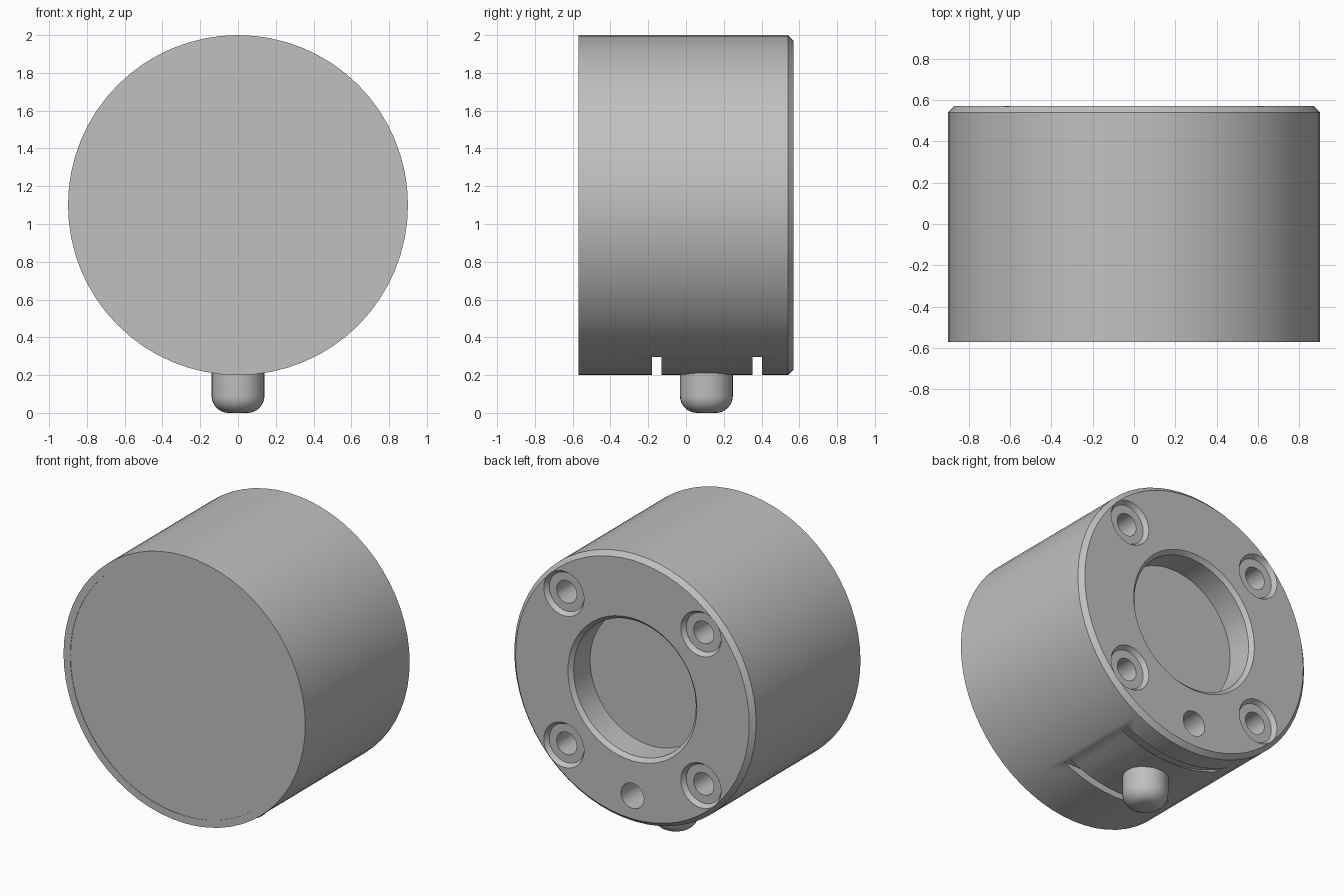
import bpy, bmesh, math
from mathutils import Matrix, Vector

if "Cube" in bpy.data.objects:
    bpy.data.objects.remove(bpy.data.objects["Cube"])

CZ = 1.1          # height of the main axis
R = 0.9           # body radius
BACK, FRONT = 0.57, -0.57

grey = bpy.data.materials.new("plain grey")
grey.diffuse_color = (0.53, 0.53, 0.53, 1)
grey.use_nodes = True
grey.node_tree.nodes["Principled BSDF"].inputs["Base Color"].default_value = grey.diffuse_color


def lathe(name, profile, x=0, z=CZ, segs=64, upright=False, y=0, cut_above=None):
    """Solid of revolution from (radius, position) pairs, along y or upright."""
    bm = bmesh.new()
    rings = []
    for r, t in profile:
        ring = []
        for i in range(segs):
            a = 2 * math.pi * i / segs
            c, s = r * math.cos(a), r * math.sin(a)
            co = (x + c, y + s, t) if upright else (x + c, t, z + s)
            ring.append(bm.verts.new(co))
        rings.append(ring)
    for a, b in zip(rings, rings[1:]):
        for i in range(segs):
            j = (i + 1) % segs
            bm.faces.new((a[i], a[j], b[j], b[i]))
    bm.faces.new(rings[0])
    bm.faces.new(rings[-1])
    if cut_above is not None:
        bmesh.ops.bisect_plane(bm, geom=bm.verts[:] + bm.edges[:] + bm.faces[:],
                               plane_co=(0, 0, cut_above), plane_no=(0, 0, 1),
                               clear_outer=True)
        bmesh.ops.holes_fill(bm, edges=[e for e in bm.edges if e.is_boundary], sides=0)
    bmesh.ops.recalc_face_normals(bm, faces=bm.faces[:])
    mesh = bpy.data.meshes.new(name)
    bm.to_mesh(mesh)
    bm.free()
    mesh.materials.append(grey)
    ob = bpy.data.objects.new(name, mesh)
    bpy.context.collection.objects.link(ob)
    return ob


def carve(ob, cutters):
    """Subtract the cutters, keep the result as plain mesh, drop the cutters."""
    for c in cutters:
        c.hide_render = True
        m = ob.modifiers.new("cut", 'BOOLEAN')
        m.operation, m.solver, m.object = 'DIFFERENCE', 'EXACT', c
    dg = bpy.context.evaluated_depsgraph_get()
    mesh = bpy.data.meshes.new_from_object(ob.evaluated_get(dg))
    ob.modifiers.clear()
    ob.data = mesh
    for c in cutters:
        bpy.data.objects.remove(c)


# main housing with chamfered back rim
body = lathe("housing", [(R, -0.35), (R, BACK - 0.03), (R - 0.03, BACK)])

# central bore with chamfered mouth
cutters = [lathe("bore_cutter", [(0.455, BACK - 0.2), (0.455, BACK - 0.025),
                                 (0.48, BACK), (0.48, BACK + 0.05)])]
# four screw holes with shallow counterbores
for sx in (-1, 1):
    for sz in (-1, 1):
        cutters.append(lathe("screw_cutter",
                             [(0.075, BACK - 0.3), (0.075, BACK - 0.03), (0.13, BACK - 0.03),
                              (0.15, BACK), (0.15, BACK + 0.05)],
                             x=0.51 * sx, z=CZ + 0.51 * sz, segs=32))
# small plain hole near the bottom
cutters.append(lathe("pin_hole_cutter", [(0.085, BACK - 0.2), (0.085, BACK + 0.05)],
                     z=0.385, segs=32))
# flat slot across the underside, its rim chamfered along the curve
cutters.append(lathe("slot_cutter", [(0.95, -0.18), (0.875, -0.105), (0.875, 0.328),
                                     (0.95, 0.403)], cut_above=0.296))
carve(body, cutters)

# front cap ring and the nearly flush front plate
cap = lathe("front_cap", [(R, FRONT), (R, -0.35)])
carve(cap, [lathe("plate_cutter", [(0.85, FRONT - 0.05), (0.85, FRONT + 0.05)])])
plate = lathe("front_plate", [(0.85, FRONT + 0.003), (0.85, FRONT + 0.05)])

# round-ended locating pin under the slot
fillet = 0.09
pin_profile = [(0.14 - fillet + fillet * math.sin(a), fillet - fillet * math.cos(a))
               for a in (math.pi / 2 * i / 8 for i in range(9))]
pin = lathe("locating_pin", pin_profile + [(0.14, 0.31)], upright=True, y=0.108, segs=32)

# smooth curved walls, crisp edges
bpy.ops.object.select_all(action='DESELECT')
for ob in (body, cap, plate, pin):
    ob.select_set(True)
bpy.context.view_layer.objects.active = body
bpy.ops.object.shade_smooth_by_angle(angle=math.radians(30))
